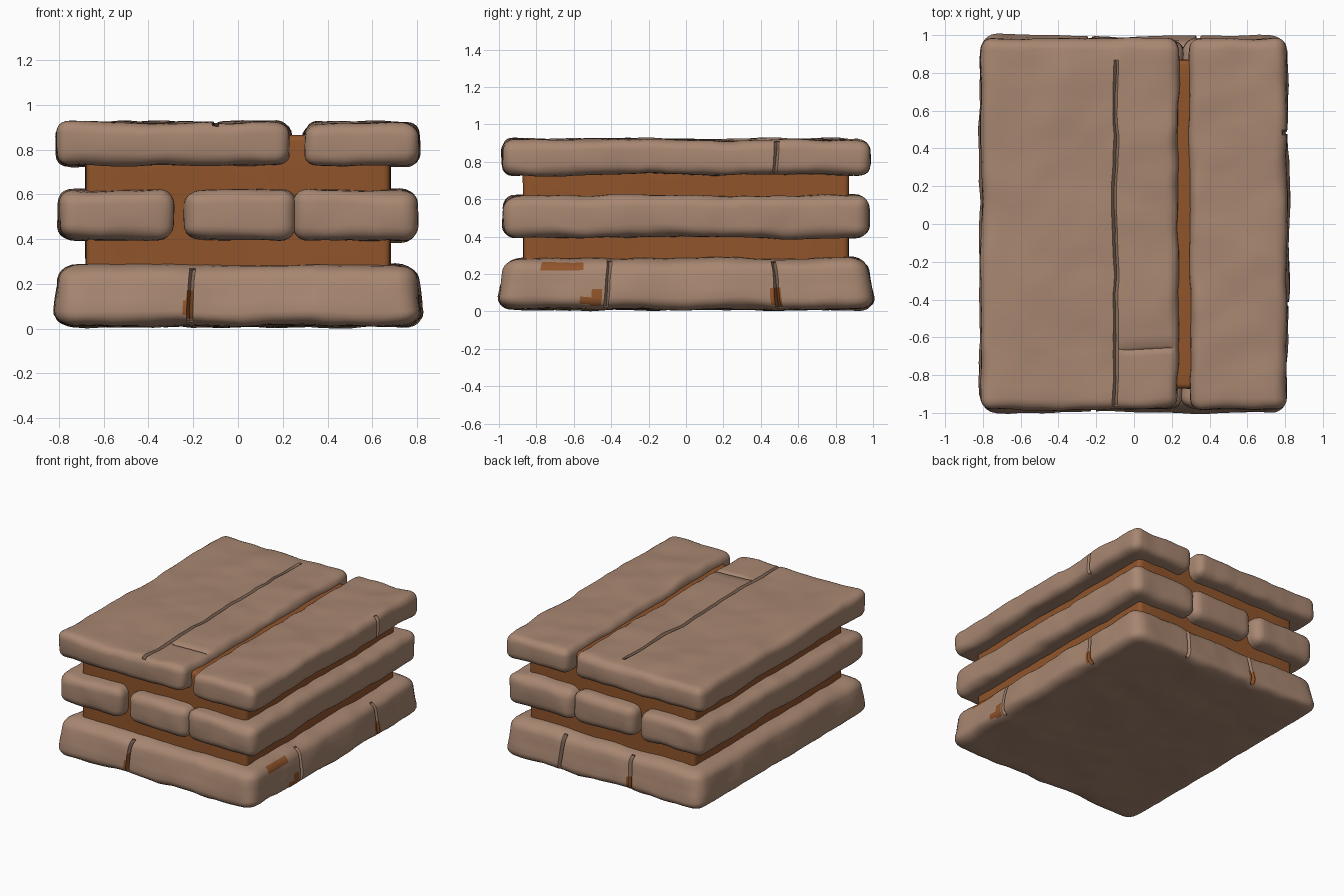
import bpy, bmesh, math
from mathutils import Vector, noise

old = bpy.data.objects.get("Cube")
if old:
    bpy.data.objects.remove(old, do_unlink=True)


def make_material(name, rgb):
    m = bpy.data.materials.new(name)
    m.use_nodes = True
    m.diffuse_color = (*rgb, 1)
    m.node_tree.nodes["Principled BSDF"].inputs["Base Color"].default_value = (*rgb, 1)
    return m


STONE = make_material("tan_stone", (0.39, 0.24, 0.165))
MORTAR = make_material("orange_clay", (0.28, 0.09, 0.024))
X, Y, Z = range(3)


def cut_positions(lo, hi, r, step, extra):
    """Grid lines along one axis: rounded ends, even middle, tight lines at seams."""
    n = max(1, round((hi - lo - 2 * r) / step))
    lines = [lo + r + i * (hi - lo - 2 * r) / n for i in range(n + 1)]
    lines += [lo + r * t for t in (0.3, 0.65)] + [hi - r * t for t in (0.3, 0.65)]
    lines = [v for v in lines if all(abs(v - e) > 0.02 for e in extra)]
    return lines + [e + d for e in extra for d in (-0.013, 0, 0.013)]


def block(name, lo, hi, radii, mat, seams=(), stains=(), rough=0.012, flare=0, step=0.055):
    """Rounded, hand-hewn block.
    seams: (axis, position, face axis, face sign, depth, start, end)
    stains: (face axis, face sign, centre, size) patches of clay on a face"""
    lo, hi, radii = Vector(lo), Vector(hi), Vector(radii)
    bm = bmesh.new()
    bmesh.ops.create_cube(bm, size=1)
    for v in bm.verts:
        v.co = Vector([(lo[i] + hi[i]) / 2 + v.co[i] * (hi[i] - lo[i]) for i in range(3)])
    for a in range(3):
        extra = [s[1] for s in seams if s[0] == a]
        normal = Vector([float(i == a) for i in range(3)])
        for pos in cut_positions(lo[a], hi[a], radii[a], step, extra):
            bmesh.ops.bisect_plane(bm, geom=bm.verts[:] + bm.edges[:] + bm.faces[:],
                                   plane_co=normal * pos, plane_no=normal, dist=1e-5)
    # Clay stains, chosen on the square block
    bm.normal_update()
    for f in bm.faces:
        c = f.calc_center_median()
        for axis, sign, centre, size in stains:
            if f.normal[axis] * sign > 0.9:
                d = [(c[i] - centre[i]) / size[i] for i in range(3) if i != axis]
                if math.hypot(*d) < 1:
                    f.material_index = 1
    # Round the edges, carve the seams, roughen the surface
    for v in bm.verts:
        p = v.co.copy()
        core = Vector([min(max(p[i], lo[i] + radii[i]), hi[i] - radii[i]) for i in range(3)])
        u = Vector([(p[i] - core[i]) / radii[i] for i in range(3)])
        if u.length > 0:
            u.normalize()
        q = core + Vector([u[i] * radii[i] for i in range(3)])
        for axis, pos, face, sign, depth, start, end in seams:
            edge = hi[face] if sign > 0 else lo[face]
            along = 3 - axis - face
            if abs(p[face] - edge) < 1e-3 and start <= p[along] <= end:
                if abs(p[axis] - pos) < 0.005:
                    q[face] -= sign * depth
        k = 1 + flare * (hi.z - q.z)
        q.x, q.y = q.x * k, q.y * k
        q += rough * noise.noise_vector(q * 3.1 + lo)
        q += rough * 0.7 * noise.noise_vector(q * 8.3 + hi)
        v.co = q
    mesh = bpy.data.meshes.new(name)
    bm.to_mesh(mesh)
    bm.free()
    mesh.materials.append(mat)
    mesh.materials.append(MORTAR)
    mesh.shade_smooth()
    mesh.set_sharp_from_angle(angle=math.radians(45))
    ob = bpy.data.objects.new(name, mesh)
    bpy.context.collection.objects.link(ob)
    return ob


# Clay core between the courses
block("clay_core", (-0.68, -0.87, 0.06), (0.68, 0.87, 0.865), (0.03, 0.03, 0.03),
      MORTAR, rough=0.005, step=0.12)

# Bottom course: one slab with side seams and clay showing in the chips
block("bottom_course", (-0.79, -0.965, 0.012), (0.79, 0.965, 0.285), (0.09, 0.09, 0.065), STONE,
      seams=[(X, -0.2, Y, -1, 0.045, 0, 1), (X, 0.33, Y, 1, 0.04, 0, 1),
             (X, -0.23, Y, 1, 0.04, 0, 1), (Y, -0.41, X, 1, 0.035, 0, 1),
             (Y, 0.47, X, 1, 0.05, 0, 1)],
      stains=[(Y, -1, (-0.2, 0, 0.1), (0.03, 1, 0.06)),
              (X, 1, (0, -0.49, 0.06), (1, 0.045, 0.05)),
              (X, 1, (0, 0.47, 0.07), (1, 0.035, 0.06)),
              (X, 1, (0, -0.65, 0.27), (1, 0.13, 0.06)),
              (Y, 1, (-0.23, 0, 0.07), (0.035, 1, 0.06))],
      flare=0.16)

# Middle course: three long stones
for name, x0, x1 in (("middle_stone_right", -0.8, -0.285),
                     ("middle_stone_centre", -0.24, 0.265),
                     ("middle_stone_left", 0.25, 0.8)):
    block(name, (x0, -0.975, 0.395), (x1, 0.975, 0.62), (0.07, 0.07, 0.065), STONE)

# Top course: a wide slab with a long crack and a narrow slab
block("top_slab_wide", (-0.81, -0.98, 0.73), (0.235, 0.98, 0.918), (0.06, 0.06, 0.055), STONE,
      seams=[(X, -0.1, Z, 1, 0.035, -0.97, 0.85),
             (Y, -0.66, Z, 1, 0.012, -0.07, 0.2)])
block("top_slab_narrow", (0.295, -0.98, 0.73), (0.81, 0.98, 0.915), (0.06, 0.06, 0.055), STONE,
      seams=[(Y, 0.48, X, 1, 0.025, 0, 1)])
